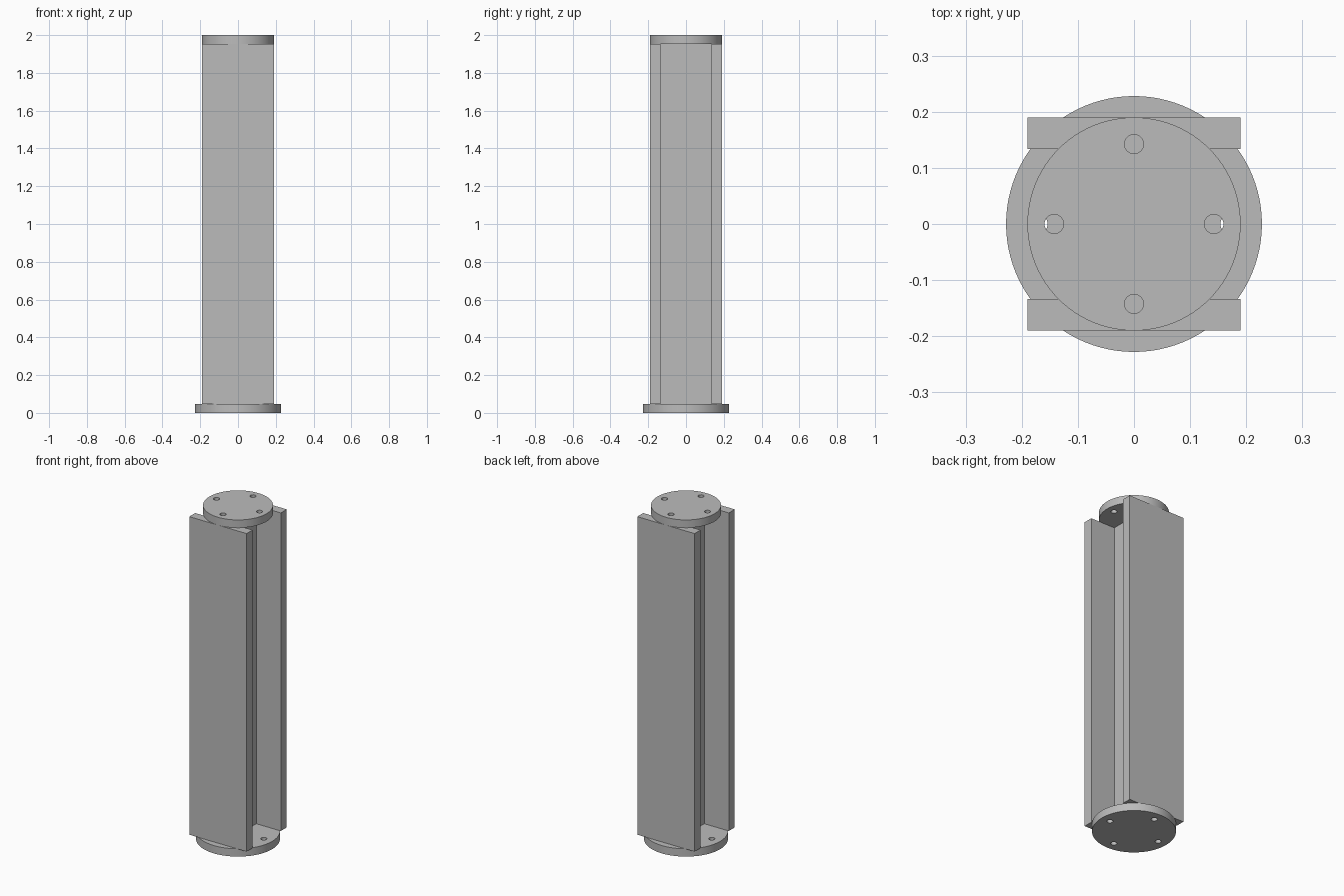
import bpy
import bmesh
import math

cube = bpy.data.objects.get("Cube")
if cube:
    bpy.data.objects.remove(cube, do_unlink=True)

PLATE = 0.047    # end plate thickness
HEIGHT = 2.0
HALF = 0.19      # half width and depth of the beam
FLANGE = 0.056
WEB = 0.055
HOLE = 0.017

steel = bpy.data.materials.new("steel_grey")
steel.use_nodes = True
colour = (0.5, 0.5, 0.5, 1)
steel.diffuse_color = colour
steel.node_tree.nodes["Principled BSDF"].inputs["Base Color"].default_value = colour


def make_object(name, bm):
    bmesh.ops.recalc_face_normals(bm, faces=bm.faces)
    mesh = bpy.data.meshes.new(name)
    bm.to_mesh(mesh)
    bm.free()
    mesh.materials.append(steel)
    obj = bpy.data.objects.new(name, mesh)
    bpy.context.collection.objects.link(obj)
    return obj


def extrude_up(bm, faces, height):
    """Raise flat faces into a solid."""
    new = bmesh.ops.extrude_face_region(bm, geom=faces)["geom"]
    verts = [v for v in new if isinstance(v, bmesh.types.BMVert)]
    bmesh.ops.translate(bm, verts=verts, vec=(0, 0, height))


def ring(bm, x, y, z, radius, count):
    """Closed loop of edges around a centre."""
    steps = [2 * math.pi * i / count for i in range(count)]
    verts = [bm.verts.new((x + radius * math.cos(a), y + radius * math.sin(a), z))
             for a in steps]
    return [bm.edges.new((verts[i - 1], verts[i])) for i in range(count)]


def end_plate(name, z, radius):
    """Round plate with four bolt holes at three quarters of its radius."""
    bm = bmesh.new()
    edges = ring(bm, 0, 0, z, radius, 96)
    for i in range(4):
        a = i * math.pi / 2
        edges += ring(bm, 0.75 * radius * math.cos(a),
                      0.75 * radius * math.sin(a), z, HOLE, 32)
    bmesh.ops.triangle_fill(bm, edges=edges, use_beauty=True, normal=(0, 0, 1))
    extrude_up(bm, bm.faces[:], PLATE)
    obj = make_object(name, bm)
    bpy.ops.object.select_all(action="DESELECT")
    obj.select_set(True)
    bpy.context.view_layer.objects.active = obj
    bpy.ops.object.shade_smooth_by_angle(angle=math.radians(30))


# H-section beam: one quarter outline mirrored to all four corners
w, inner = WEB / 2, HALF - FLANGE
quarter = [(w, inner), (HALF, inner), (HALF, HALF)]
outline = quarter + [(-x, y) for x, y in reversed(quarter)]
outline += [(-x, -y) for x, y in outline]
bm = bmesh.new()
section = bm.faces.new([bm.verts.new((x, y, PLATE)) for x, y in outline])
extrude_up(bm, [section], HEIGHT - 2 * PLATE)
make_object("beam", bm)

# End plates
end_plate("base_plate", 0, 0.228)
end_plate("top_plate", HEIGHT - PLATE, HALF)
